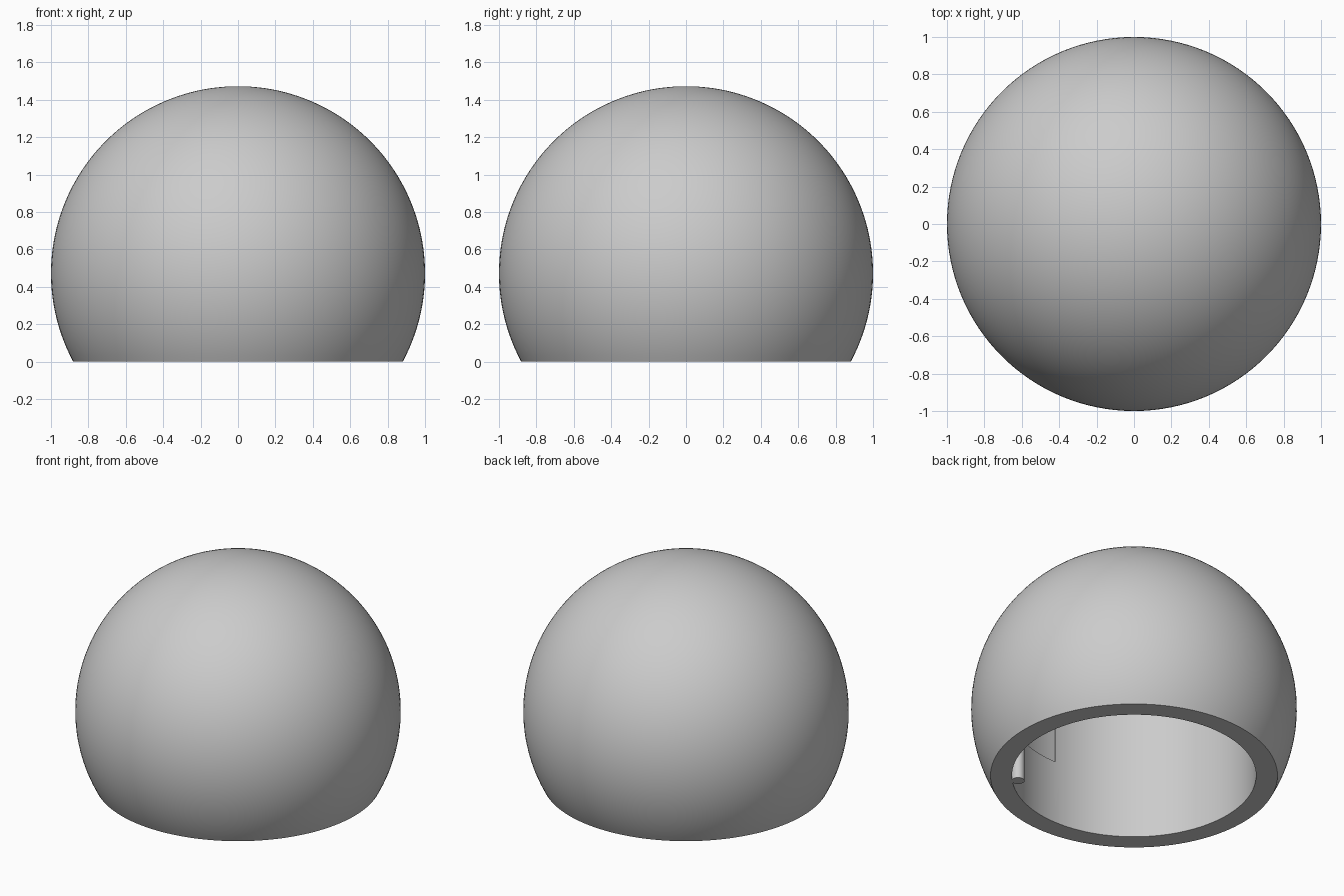
import bpy, bmesh, math
from mathutils import Matrix, Vector

old = bpy.data.objects.get("Cube")
if old:
    bpy.data.objects.remove(old, do_unlink=True)

CENTRE_Z = 0.472
BORE_R = 0.75
CEILING_Z = 0.95
LEDGE_Z = 0.43
SEGMENTS = 128

grey = bpy.data.materials.new("plain grey")
grey.use_nodes = True
grey.diffuse_color = (0.6, 0.6, 0.6, 1)
grey.node_tree.nodes["Principled BSDF"].inputs["Base Color"].default_value = (0.6, 0.6, 0.6, 1)


def lathe(profile):
    """Revolve a list of (radius, height) points around the z axis."""
    bm = bmesh.new()
    verts = [bm.verts.new((r, 0, z)) for r, z in profile]
    edges = [bm.edges.new(pair) for pair in zip(verts, verts[1:])]
    bmesh.ops.spin(bm, geom=verts + edges, axis=(0, 0, 1), cent=(0, 0, 0),
                   angle=math.tau, steps=SEGMENTS)
    bmesh.ops.remove_doubles(bm, verts=bm.verts, dist=1e-5)
    bmesh.ops.recalc_face_normals(bm, faces=bm.faces)
    return bm


def finish(bm, name):
    mesh = bpy.data.meshes.new(name)
    bm.to_mesh(mesh)
    bm.free()
    mesh.materials.append(grey)
    obj = bpy.data.objects.new(name, mesh)
    bpy.context.collection.objects.link(obj)
    bpy.ops.object.select_all(action='DESELECT')
    obj.select_set(True)
    bpy.context.view_layer.objects.active = obj
    bpy.ops.object.shade_smooth_by_angle(angle=math.radians(30))
    return obj


# Domed body: truncated sphere with a round socket in its flat base
start = -math.asin(CENTRE_Z)
steps = 56
angles = [start + (math.pi / 2 - start) * i / steps for i in range(steps)]
dome = [(math.cos(a), CENTRE_Z + math.sin(a)) for a in angles]
dome.append((0, CENTRE_Z + 1))
socket = [(0, CEILING_Z), (BORE_R, CEILING_Z), (BORE_R, CEILING_Z - 0.03),
          (BORE_R, LEDGE_Z), (BORE_R, 0)]
body = lathe(socket + dome)

# Shallow recess in the upper socket wall, covering one quadrant
wall = []
for face in body.faces:
    c = face.calc_center_median()
    on_wall = abs(c.xy.length - BORE_R) < 0.01 and LEDGE_Z < c.z < CEILING_Z - 0.03
    if on_wall and c.x > 0 and c.y < 0:
        wall.append(face)
result = bmesh.ops.extrude_face_region(body, geom=wall)
for v in result["geom"]:
    if isinstance(v, bmesh.types.BMVert):
        v.co.xy *= (BORE_R + 0.006) / BORE_R
bmesh.ops.delete(body, geom=[f for f in wall if f.is_valid], context='FACES')
bmesh.ops.recalc_face_normals(body, faces=body.faces)
finish(body, "domed_body")

# Locating pin standing against the socket wall
pin = bmesh.new()
bmesh.ops.create_cone(pin, cap_ends=True, segments=32, radius1=0.04, radius2=0.04,
                      depth=0.45, matrix=Matrix.Translation((0, 0, 0.225)))
top = [e for e in pin.edges if all(v.co.z > 0.4 for v in e.verts)]
bmesh.ops.bevel(pin, geom=top, offset=0.012, segments=3, profile=0.5, affect='EDGES')
spot = Vector((0.715, 0, 0))
spot.rotate(Matrix.Rotation(math.radians(-45), 3, 'Z'))
bmesh.ops.translate(pin, verts=pin.verts, vec=spot)
finish(pin, "locating_pin")
